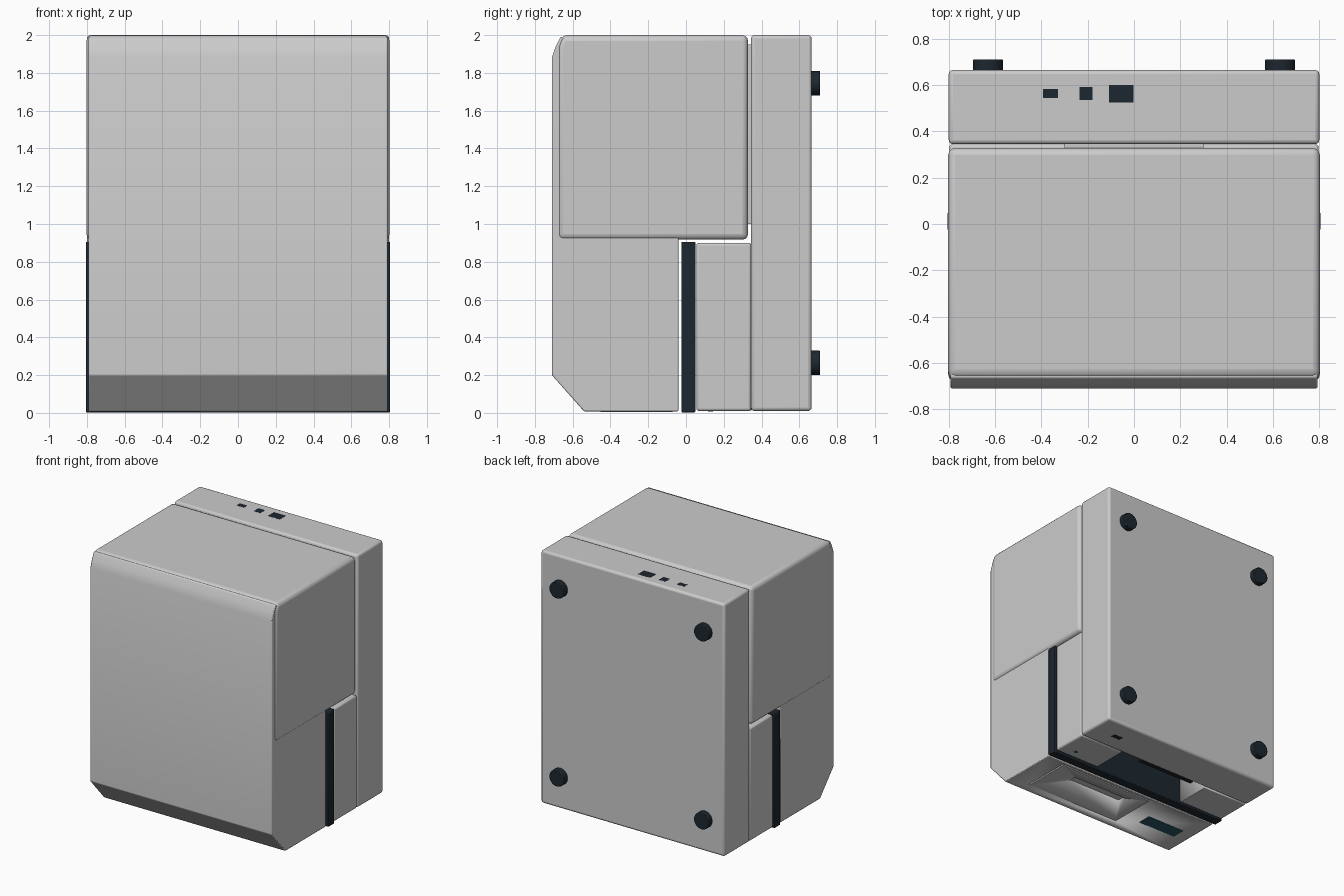
import bpy, bmesh, math
from mathutils import Vector

if "Cube" in bpy.data.objects:
    bpy.data.objects.remove(bpy.data.objects["Cube"])


def material(name, rgb):
    m = bpy.data.materials.new(name)
    m.diffuse_color = (*rgb, 1)
    m.use_nodes = True
    m.node_tree.nodes["Principled BSDF"].inputs["Base Color"].default_value = m.diffuse_color
    return m


DARK = material("dark_plastic", (0.012, 0.02, 0.028))
TEAL = material("teal_glass", (0.02, 0.10, 0.13))


def finish(name, bm, bevel=0, segments=3, mat=None):
    bmesh.ops.recalc_face_normals(bm, faces=bm.faces)
    mesh = bpy.data.meshes.new(name)
    bm.to_mesh(mesh)
    bm.free()
    ob = bpy.data.objects.new(name, mesh)
    bpy.context.collection.objects.link(ob)
    if mat:
        mesh.materials.append(mat)
    if bevel:
        mod = ob.modifiers.new("bevel", 'BEVEL')
        mod.width, mod.segments = bevel, segments
        mod.limit_method, mod.angle_limit = 'ANGLE', math.radians(40)
    bpy.context.view_layer.objects.active = ob
    bpy.ops.object.select_all(action='DESELECT')
    ob.select_set(True)
    bpy.ops.object.shade_smooth_by_angle(angle=math.radians(25))
    return ob


def box(name, x, y, z, **kw):
    bm = bmesh.new()
    bmesh.ops.create_cube(bm, size=1)
    for v in bm.verts:
        v.co = Vector([(a + b) / 2 + c * (b - a) for (a, b), c in zip((x, y, z), v.co)])
    return finish(name, bm, **kw)


def side_profile(name, points, half_width, **kw):
    # Side outline in y, z extruded across x
    bm = bmesh.new()
    face = bm.faces.new([bm.verts.new((-half_width, y, z)) for y, z in points])
    ext = bmesh.ops.extrude_face_region(bm, geom=[face])
    moved = [g for g in ext['geom'] if isinstance(g, bmesh.types.BMVert)]
    bmesh.ops.translate(bm, verts=moved, vec=(2 * half_width, 0, 0))
    return finish(name, bm, **kw)


def disc(name, centre, radius, depth, axis, **kw):
    bm = bmesh.new()
    bmesh.ops.create_cone(bm, cap_ends=True, segments=32, radius1=radius,
                          radius2=radius, depth=depth)
    quat = Vector((0, 0, 1)).rotation_difference(Vector(axis))
    for v in bm.verts:
        v.co = quat @ v.co + Vector(centre)
    return finish(name, bm, **kw)


def cut(target, cutter):
    cutter.hide_render = True
    cutter.hide_viewport = True
    mod = target.modifiers.new("cut", 'BOOLEAN')
    mod.operation, mod.object = 'DIFFERENCE', cutter


# Rear slab
box("rear_slab", (-0.8, 0.8), (0.345, 0.665), (0.01, 2.0), bevel=0.018)

# Four round feet on the back
for sx in (-1, 1):
    for z in (0.265, 1.745):
        disc("foot", (sx * 0.63, 0.685, z), 0.065, 0.05, (0, 1, 0), bevel=0.005,
             segments=2, mat=DARK)

# Lower middle block with an open tray bay underneath
mid = box("middle_block", (-0.797, 0.797), (0.055, 0.345), (0.01, 0.9), bevel=0.014)
cut(mid, box("bay_cutter", (-0.4, 0.41), (0.04, 0.36), (-0.1, 0.6)))
box("bay_rear_latch", (-0.28, 0.22), (0.315, 0.346), (0.012, 0.04), mat=DARK)

# Dark band between front and middle
box("dark_band", (-0.806, 0.806), (-0.025, 0.05), (0.003, 0.905), bevel=0.006,
    segments=2, mat=DARK)

# Front shell running the full height
front = side_profile("front_shell", [
    (-0.54, 0.008), (-0.71, 0.2), (-0.71, 1.88), (-0.69, 1.94), (-0.665, 1.99),
    (-0.04, 1.99), (-0.04, 0.008)], 0.792, bevel=0.006, segments=2)

# Upper housing wrapping the front shell
side_profile("upper_housing", [
    (-0.68, 0.917), (-0.68, 1.94), (-0.657, 2.0), (0.328, 2.0), (0.328, 0.917)],
    0.802, bevel=0.03)

# Hinge between housing and slab
box("hinge", (-0.3, 0.3), (0.32, 0.35), (1.0, 1.95))

# Access panel with slot on the underside
cut(front, box("panel_cutter", (-0.21, 0.63), (-0.46, -0.065), (-0.1, 0.02)))
panel = box("access_panel", (-0.203, 0.623), (-0.453, -0.072), (0.004, 0.05))
cut(panel, box("slot_cutter", (-0.04, 0.44), (-0.225, -0.155), (-0.1, 0.03)))
box("slot_floor", (-0.045, 0.445), (-0.23, -0.15), (0.028, 0.045), mat=DARK)

# Display window and status light on the underside
box("display", (-0.685, -0.355), (-0.36, -0.25), (0.006, 0.02), mat=TEAL)
disc("status_light", (0.67, 0.13, 0.012), 0.014, 0.008, (0, 0, 1), mat=TEAL)

# Connector ports on top and one below
for x, w, d in ((-0.36, 0.065, 0.04), (-0.207, 0.057, 0.057), (-0.055, 0.105, 0.075)):
    box("top_port", (x - w / 2, x + w / 2), (0.563 - d / 2, 0.563 + d / 2),
        (1.98, 2.001), mat=DARK)
box("bottom_port", (0.54, 0.62), (0.475, 0.515), (0.009, 0.03), mat=DARK)
